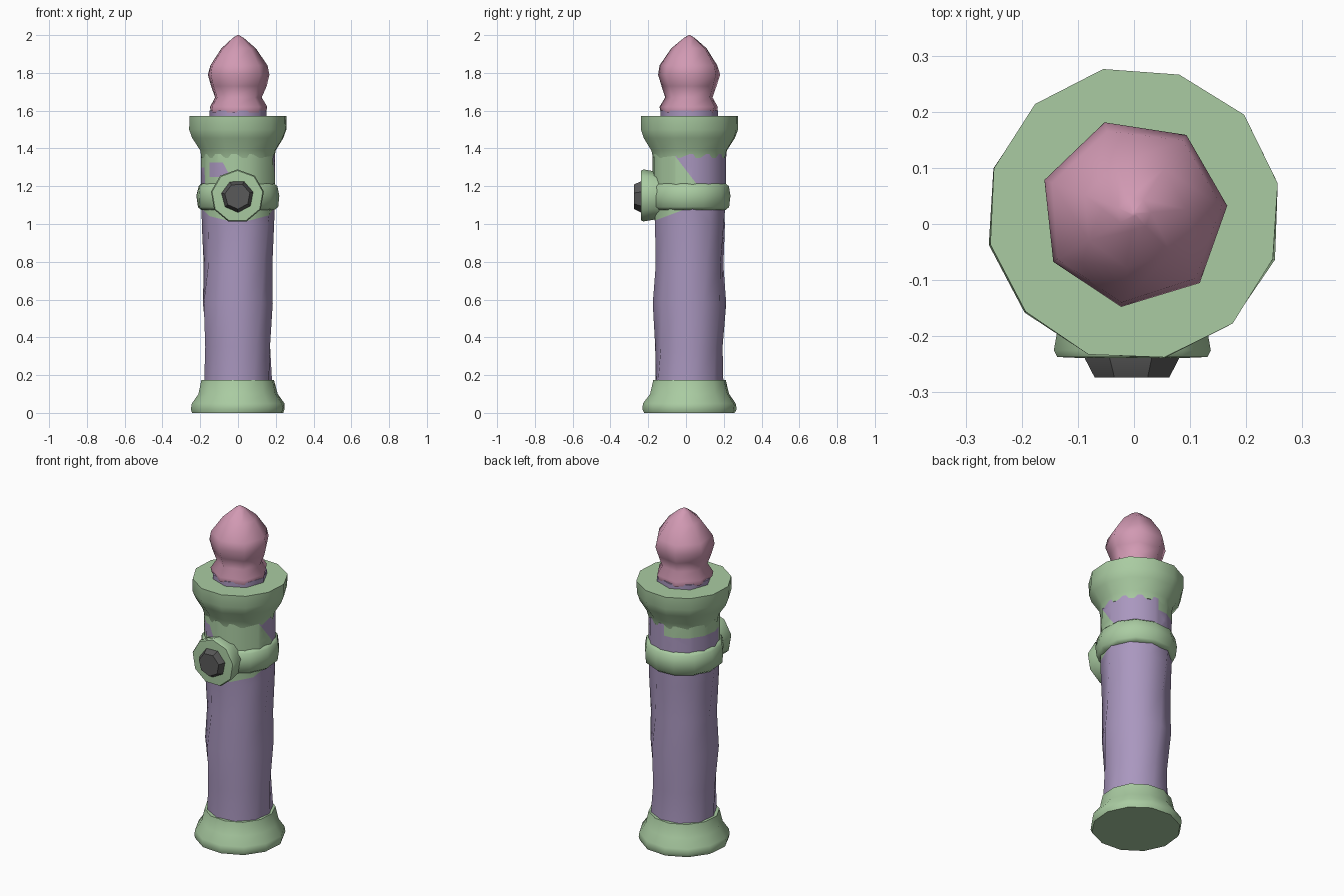
import bpy, bmesh, math, random
from mathutils import Vector, Matrix

cube = bpy.data.objects.get("Cube")
if cube:
    bpy.data.objects.remove(cube, do_unlink=True)

random.seed(4)
AXIS = Vector((0, 0.018, 0))


def material(name, rgb):
    m = bpy.data.materials.new(name)
    m.use_nodes = True
    m.diffuse_color = (*rgb, 1)
    m.node_tree.nodes["Principled BSDF"].inputs["Base Color"].default_value = (*rgb, 1)
    return m


GREEN = material("sage green", (0.40, 0.60, 0.36))
PURPLE = material("soft purple", (0.40, 0.31, 0.52))
PINK = material("dusty pink", (0.64, 0.32, 0.45))
GREY = material("dark grey", (0.10, 0.10, 0.10))


def lathe(name, profile, sides, mats, turn=0, twist=0, jitter=0, matrix=None, cuts=(), rule=None, sharp=50):
    """Loft rings of (radius, height), then cut and colour the faces by a rule."""
    bm = bmesh.new()
    rings = []
    for i, (r, z) in enumerate(profile):
        ring = []
        for k in range(sides):
            a = math.radians(turn + twist * i) + math.tau * k / sides
            rr = r * (1 + random.uniform(-jitter, jitter))
            ring.append(bm.verts.new((rr * math.cos(a), rr * math.sin(a), z)))
        rings.append(ring)
    for low, high in zip(rings, rings[1:]):
        for k in range(sides):
            n = (k + 1) % sides
            bm.faces.new((low[k], low[n], high[n], high[k]))
    bm.faces.new(rings[0][::-1])
    bm.faces.new(rings[-1])
    bm.transform(matrix or Matrix.Translation(AXIS))
    for point, normal in cuts:
        bmesh.ops.bisect_plane(bm, geom=bm.verts[:] + bm.edges[:] + bm.faces[:],
                               plane_co=point, plane_no=normal)
    bmesh.ops.remove_doubles(bm, verts=bm.verts, dist=0.0005)
    bmesh.ops.recalc_face_normals(bm, faces=bm.faces)
    if rule:
        for f in bm.faces:
            f.material_index = rule(f.calc_center_median())
    mesh = bpy.data.meshes.new(name)
    bm.to_mesh(mesh)
    bm.free()
    for m in mats:
        mesh.materials.append(m)
    ob = bpy.data.objects.new(name, mesh)
    bpy.context.collection.objects.link(ob)
    bpy.ops.object.select_all(action="DESELECT")
    ob.select_set(True)
    bpy.context.view_layer.objects.active = ob
    bpy.ops.object.shade_smooth_by_angle(angle=math.radians(sharp))
    return ob


# Flared foot
lathe("base", [(0.245, 0), (0.252, 0.02), (0.248, 0.05), (0.212, 0.10), (0.195, 0.175)],
      12, [GREEN], turn=10, jitter=0.01)

# Handle, with the green collar dipping down at the front
dip = (Vector((0, -0.16, 1.02)), Vector((0, -0.06, 0.16)))
lathe("handle", [(0.184, 0.15), (0.178, 0.35), (0.192, 0.58), (0.184, 0.78), (0.194, 1.0), (0.197, 1.12)],
      10, [PURPLE, GREEN], turn=8, twist=7, jitter=0.02, cuts=[dip],
      rule=lambda c: int((c - dip[0]).dot(dip[1]) > 0))

# Collar ring
lathe("collar_ring", [(0.198, 1.075), (0.215, 1.09), (0.222, 1.15), (0.213, 1.20), (0.196, 1.215)],
      12, [GREEN], turn=20, jitter=0.01)

# Neck with purple patches
slope = (Vector((0, -0.05, 1.35)), Vector((0, 0.13, 0.10)))
patch = (Vector((-0.08, 0, 1.325)), Vector((0.075, 0, 0.04)))


def neck_colour(c):
    if c.x > 0:
        return int((c - slope[0]).dot(slope[1]) > 0)
    if c.y > -0.06:
        return int(c.z < 1.30)
    inside = -0.15 < c.x and 1.25 < c.z < 1.325
    return int(inside and (c - patch[0]).dot(patch[1]) < 0)


across = [(Vector((0, 0, z)), Vector((0, 0, 1))) for z in (1.25, 1.30, 1.325)]
sideways = [(Vector((x, 0, 0)), Vector((1, 0, 0))) for x in (-0.15, 0)]
lathe("neck", [(0.196, 1.19), (0.197, 1.37)], 14, [GREEN, PURPLE], turn=5,
      cuts=across + sideways + [slope, patch, (Vector((0, -0.06, 0)), Vector((0, 1, 0)))],
      rule=neck_colour)

# Crown
lathe("crown", [(0.196, 1.35), (0.205, 1.39), (0.247, 1.455), (0.262, 1.50), (0.262, 1.572)],
      12, [GREEN], turn=12, jitter=0.01)

# Tip
lathe("tip_socket", [(0.152, 1.55), (0.152, 1.60)], 8, [PURPLE], turn=3)
lathe("tip", [(0.152, 1.59), (0.158, 1.62), (0.128, 1.67), (0.150, 1.73), (0.168, 1.79),
              (0.158, 1.84), (0.095, 1.93), (0.030, 1.985), (0.004, 2.0)],
      7, [PINK], turn=5, jitter=0.02, sharp=60)

# Front boss and button, lathed about the y axis
forward = Matrix.Translation((-0.003, 0, 1.147)) @ Matrix.Rotation(math.radians(90), 4, "X")
lathe("front_boss", [(0.125, 0.05), (0.132, 0.17), (0.142, 0.225), (0.136, 0.237), (0.09, 0.239)],
      9, [GREEN], turn=10, matrix=forward)
lathe("front_button", [(0.088, 0.22), (0.086, 0.24), (0.068, 0.274)],
      7, [GREY], turn=15, matrix=forward, sharp=30)
